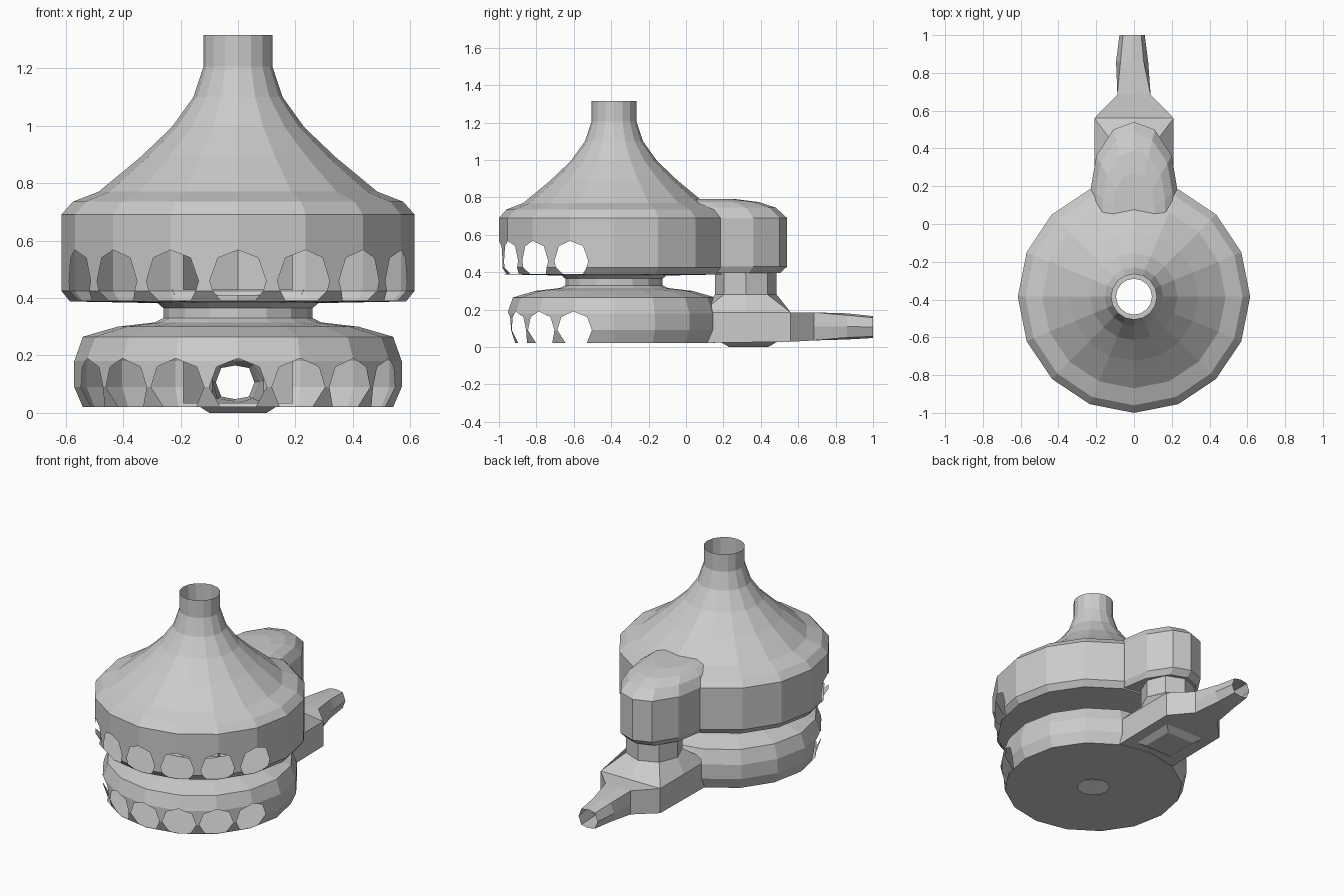
import bpy, bmesh
from math import sin, cos, pi, radians
from mathutils import Vector

if "Cube" in bpy.data.objects:
    bpy.data.objects.remove(bpy.data.objects["Cube"])

CY = -0.385   # y of the vertical axis of the round body
SIDES = 16


def finish(name, bm):
    bmesh.ops.remove_doubles(bm, verts=bm.verts, dist=1e-4)
    bmesh.ops.recalc_face_normals(bm, faces=bm.faces)
    me = bpy.data.meshes.new(name)
    bm.to_mesh(me)
    bm.free()
    ob = bpy.data.objects.new(name, me)
    bpy.context.collection.objects.link(ob)
    return ob


def loft(bm, rings, closed=True, skip=None, cap_start=False, cap_end=False):
    """Skin a list of point rings with quads."""
    vs = [[bm.verts.new(p) for p in r] for r in rings]
    n = len(rings[0])
    for i in range(len(vs) - 1):
        for j in range(n if closed else n - 1):
            if skip and skip(i, j):
                continue
            k = (j + 1) % n
            bm.faces.new((vs[i][j], vs[i][k], vs[i + 1][k], vs[i + 1][j]))
    if cap_start:
        bm.faces.new(vs[0])
    if cap_end:
        bm.faces.new(vs[-1])


def oval(cx, cy, rx, ry, n):
    return [(cx + rx * cos(2 * pi * k / n), cy + ry * sin(2 * pi * k / n)) for k in range(n)]


def revolve(profile):
    bm = bmesh.new()
    loft(bm, [[(x, y, z) for x, y in oval(0, CY, r, r, SIDES)] for r, z in profile])
    return bm


def cut_opening(bm, angle, half):
    """Cut a convex window through the wall; angle 0 is the front."""
    out = Vector((sin(angle), -cos(angle), 0))
    side = Vector((cos(angle), sin(angle), 0))
    centre = Vector((0, CY, 0))
    poly = half + [(-u, z) for u, z in reversed(half) if u > 0]
    pts = [centre + side * u + Vector((0, 0, z)) for u, z in poly]
    mid = sum(pts, Vector()) / len(pts)
    planes = []

    def inside():
        res = []
        for f in bm.faces:
            c = f.calc_center_median()
            if (c - centre).dot(out) > 0.45 and all((c - p).dot(n) > 0 for p, n in planes):
                res.append(f)
        return res

    for a, b in zip(pts, pts[1:] + pts[:1]):
        n = (b - a).cross(out).normalized()
        if (mid - a).dot(n) < 0:
            n = -n
        faces = inside()
        geom = set(faces)
        for f in faces:
            geom.update(f.edges)
            geom.update(f.verts)
        bmesh.ops.bisect_plane(bm, geom=list(geom), plane_co=a, plane_no=n, dist=1e-5)
        planes.append((a, n))
    bmesh.ops.delete(bm, geom=inside(), context='FACES')


FRONT_ANGLES = [radians(22.5 * k) for k in range(-3, 4)]

# Upper bell: open chimney, sloping roof, drum with front windows
bm = revolve([(0.12, 1.315), (0.12, 1.205), (0.155, 1.10), (0.23, 0.995), (0.34, 0.89),
              (0.485, 0.77), (0.575, 0.735), (0.615, 0.69), (0.615, 0.425),
              (0.585, 0.388), (0.28, 0.382), (0.26, 0.365)])
for a in FRONT_ANGLES:
    cut_opening(bm, a, [(0, 0.567), (0.07, 0.54), (0.098, 0.46), (0.088, 0.425), (0.06, 0.391)])
cut_opening(bm, pi, [(0.19, 0.68), (0.19, 0.43)])
finish("upper_bell", bm)

# Lower drum: neck, shoulder, wall with front windows, floor with a hole
bm = revolve([(0.26, 0.365), (0.26, 0.33), (0.29, 0.315), (0.42, 0.30), (0.54, 0.265),
              (0.57, 0.18), (0.57, 0.09), (0.54, 0.02), (0.095, 0.02)])
for a in FRONT_ANGLES:
    cut_opening(bm, a, [(0, 0.19), (0.075, 0.16), (0.1, 0.09), (0.062, 0.022)])
cut_opening(bm, pi, [(0.19, 0.18), (0.19, 0.035)])
finish("lower_drum", bm)

# Rear lobe joined to the upper bell
half = [(0.23, 0.02), (0.23, 0.18), (0.20, 0.36), (0.11, 0.50)]
outline = half + [(0, 0.54)] + [(-x, y) for x, y in reversed(half)]
rings = []
for s, z in [(0.93, 0.395), (1, 0.43), (1, 0.69), (0.885, 0.745), (0.71, 0.775), (0.48, 0.79)]:
    rings.append([(x * s, 0.02 + (y - 0.02) * s, z) for x, y in outline])
bm = bmesh.new()
loft(bm, rings, closed=False, cap_start=True, cap_end=True)
finish("rear_lobe", bm)

# Column flaring down to the square rear box
bm = bmesh.new()
flare = [(0.21, 0.32), (0.21, 0.56), (0, 0.56), (-0.21, 0.56),
         (-0.21, 0.32), (-0.21, 0.08), (0, 0.08), (0.21, 0.08)]
col = oval(0, 0.32, 0.165, 0.165, 8)
loft(bm, [[(x, y, 0.41) for x, y in col], [(x, y, 0.28) for x, y in col],
          [(x, y, 0.185) for x, y in flare]])
finish("rear_column", bm)

# Rear box narrowing into the hollow spout
def box_ring(y, w, z0, z1):
    m = (z0 + z1) / 2
    return [(w, y, m), (w, y, z1), (0, y, z1), (-w, y, z1),
            (-w, y, m), (-w, y, z0), (0, y, z0), (w, y, z0)]


def tube_ring(y, cx, w, z0, z1):
    m, h = (z0 + z1) / 2, (z1 - z0) / 2
    c = 0.72
    return [(cx + w, y, m), (cx + w * c, y, m + h * 0.85), (cx, y, z1), (cx - w * c, y, m + h * 0.85),
            (cx - w, y, m), (cx - w * c, y, m - h * 0.85), (cx, y, z0), (cx + w * c, y, m - h * 0.85)]


bm = bmesh.new()
loft(bm, [box_ring(0.10, 0.21, 0.022, 0.185), box_ring(0.56, 0.21, 0.028, 0.185),
          box_ring(0.685, 0.088, 0.035, 0.185), tube_ring(0.86, -0.01, 0.085, 0.04, 0.18),
          tube_ring(1.0, -0.01, 0.067, 0.048, 0.165)],
     skip=lambda i, j: i == 0 and j in (1, 2))
finish("rear_spout", bm)

# Small foot plate under the rear box
bm = bmesh.new()
loft(bm, [[(w * sx, 0.335 + d * sy, z) for sx, sy in ((1, 1), (-1, 1), (-1, -1), (1, -1))]
          for w, d, z in ((0.14, 0.15, 0.026), (0.10, 0.105, 0.0))], cap_end=True)
finish("foot_plate", bm)
